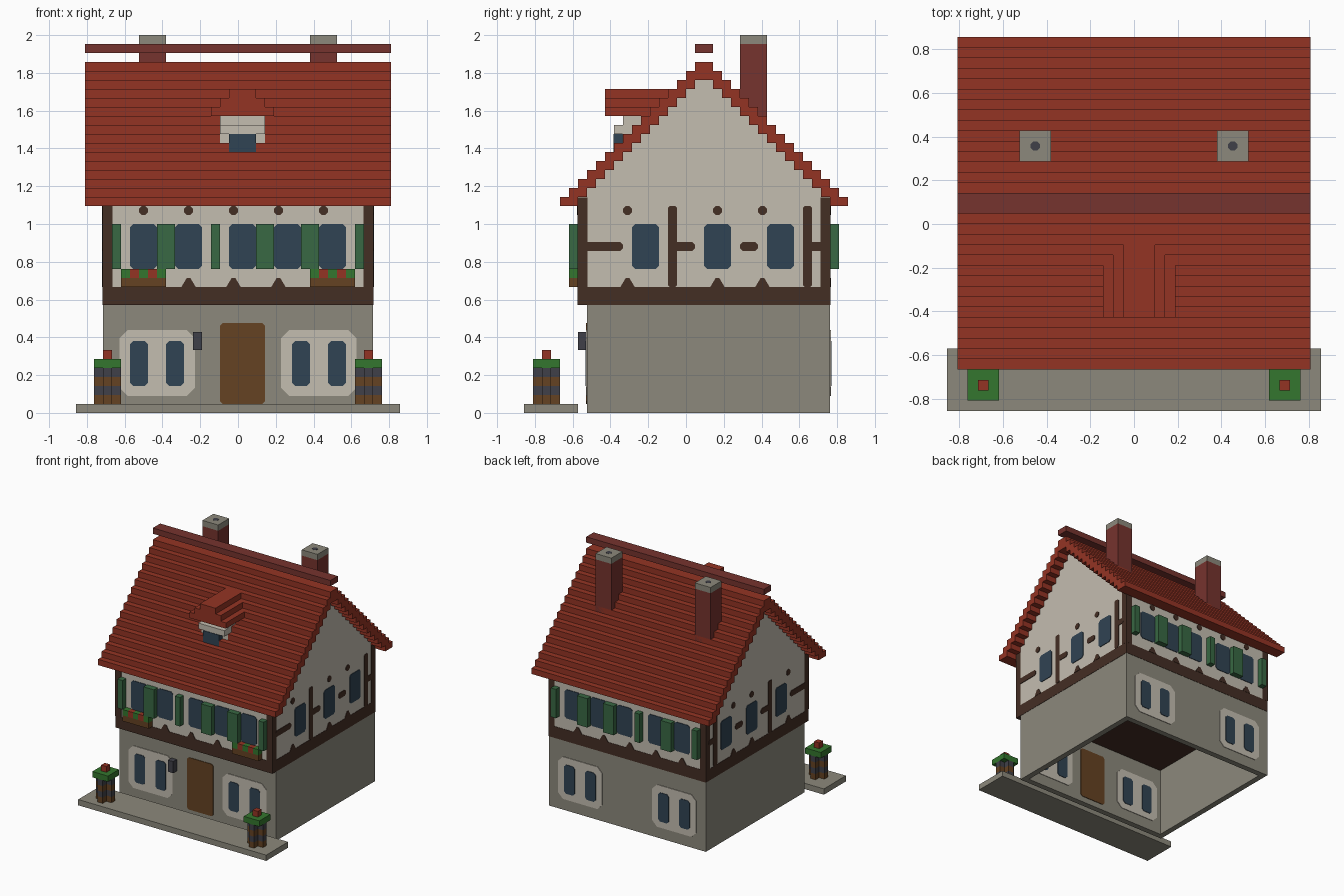
import bpy, bmesh, math

V = 1 / 21  # block size: every dimension below is in blocks

cube = bpy.data.objects.get("Cube")
if cube:
    bpy.data.objects.remove(cube, do_unlink=True)


def material(name, r, g, b):
    m = bpy.data.materials.new(name)
    lin = [(c / 255 / 12.92) if c < 11 else ((c / 255 + 0.055) / 1.055) ** 2.4 for c in (r, g, b)]
    m.diffuse_color = (*lin, 1)
    m.use_nodes = True
    bsdf = m.node_tree.nodes["Principled BSDF"]
    bsdf.inputs["Base Color"].default_value = (*lin, 1)
    bsdf.inputs["Roughness"].default_value = 0.9
    return m


STONE = material("stone grey", 140, 137, 124)
CREAM = material("cream plaster", 196, 189, 176)
TILE = material("roof red", 148, 52, 36)
BRICK = material("brick maroon", 118, 51, 46)
TIMBER = material("dark timber", 68, 46, 36)
WOOD = material("warm wood", 101, 66, 34)
GLASS = material("window blue", 48, 67, 83)
SHUTTER = material("shutter green", 56, 104, 67)
LEAF = material("leaf green", 52, 118, 46)
IRON = material("iron grey", 64, 64, 72)


def part(name, mat, prisms):
    """One object from prisms: (axis, outline, start, end)."""
    bm = bmesh.new()
    for axis, outline, a, b in prisms:
        rings = []
        for d in (a, b):
            pts = [{"x": (d, u, w), "y": (u, d, w), "z": (u, w, d)}[axis] for u, w in outline]
            rings.append([bm.verts.new([c * V for c in p]) for p in pts])
        n = len(outline)
        bm.faces.new(rings[0])
        bm.faces.new(rings[1])
        for i in range(n):
            j = (i + 1) % n
            bm.faces.new((rings[0][i], rings[0][j], rings[1][j], rings[1][i]))
    bmesh.ops.recalc_face_normals(bm, faces=bm.faces)
    me = bpy.data.meshes.new(name)
    bm.to_mesh(me)
    bm.free()
    me.materials.append(mat)
    ob = bpy.data.objects.new(name, me)
    bpy.context.collection.objects.link(ob)
    return ob


def rect(u0, u1, w0, w1, c=0):
    """Rectangle outline, with corners cut by c."""
    if not c:
        return [(u0, w0), (u1, w0), (u1, w1), (u0, w1)]
    return [(u0 + c, w0), (u1 - c, w0), (u1, w0 + c), (u1, w1 - c),
            (u1 - c, w1), (u0 + c, w1), (u0, w1 - c), (u0, w0 + c)]


def box(x0, x1, y0, y1, z0, z1):
    return ("z", rect(x0, x1, y0, y1), z0, z1)


def plates(axis, wall, out, outlines, t=0.1):
    """Thin plates lying on a wall plane, facing out (+1 or -1)."""
    return [(axis, o, wall - out * 0.02, wall + out * t) for o in outlines]


# Ground floor: open-bottomed stone walls
part("ground_floor_walls", STONE, [
    box(-15, 15, -11, -10, 0, 12), box(-15, 15, 15, 16, 0, 12),
    box(-15, -14, -10, 15, 0, 12), box(14, 15, -10, 15, 0, 12)])

# Plaster surrounds with window pairs, on both faces of front and back walls
surrounds = [rect(s - 0.2, s + 8.2, 1.9, 9.2, 0.9) for s in (-13, 5)]
panes = [rect(u, u + 2, 3, 8, 0.35) for u in (-12, -8, 6, 10)]
faces = [("front", -11, -1), ("front_inner", -10, 1), ("back", 16, 1), ("back_inner", 15, -1)]
for name, wall, out in faces:
    part(name + "_surrounds", CREAM, plates("y", wall, out, surrounds))
    part(name + "_lower_windows", GLASS, plates("y", wall, out, panes, 0.19))
door = [rect(-2, 3, 1, 10, 0.3)]
part("door", WOOD, plates("y", -11, -1, door) + plates("y", -10, 1, door))
part("lantern", IRON, [box(-5, -4, -12, -11, 7, 9)])

# Upper floor: floor beam, plaster body with stepped gable, corner posts
part("floor_beam", TIMBER, [box(-15.05, 15.05, -12.05, 16.05, 12, 14)])
half = [(-12, 14)] + [(-12 + i, z) for i in range(14) for z in (23 + i, 24 + i)]
gable = half + [(4 - y, z) for y, z in reversed(half)]
part("upper_walls", CREAM, [("x", gable, -15, 15)])
e = 0.06
part("corner_posts", TIMBER, [
    box(x - e, x + 1 + e, y - e, y + 1 + e, 14, 23.95) for x in (-15, 14) for y in (-12, 15)])

# Joist ends along the top and bottom of the upper walls
front_cells, side_cells = (-11, -6, -1, 4, 9), (-7, 3, 8)


def joists(cells):
    dots = [rect(c, c + 1, 22, 23, 0.3) for c in cells]
    bumps = [[(c - 0.3, 14), (c + 1.3, 14), (c + 1, 14.5), (c + 0.7, 15),
              (c + 0.3, 15), (c, 14.5)] for c in cells]
    return dots + bumps


for name, wall, out in (("front", -12, -1), ("back", 16, 1)):
    part(name + "_joists", TIMBER, plates("y", wall, out, joists(front_cells)))
    part(name + "_upper_windows", GLASS, plates("y", wall, out, [
        rect(u, u + 3, 16, 21, 0.35) for u in (-12, -7, -1, 4, 9)]))
    d = sorted((wall, wall + out))
    part(name + "_shutters", SHUTTER, [
        box(a, b, *d, 16, 21)
        for a, b in ((-14, -13), (-9, -7), (-3, -2), (2, 4), (7, 9), (13, 14))])

for name, wall, out in (("left", 15, 1), ("right", -15, -1)):
    posts = [rect(c, c + 1, 14, 23, 0.2) for c in (-2, 13)]
    rails = [rect(a, b, 18, 19, 0.3) for a, b in ((-11.3, -7), (-1.3, 1), (6, 8), (13.7, 15.3))]
    part(name + "_timbers", TIMBER, plates("x", wall, out, posts + rails + joists(side_cells)))
    part(name + "_windows", GLASS, plates("x", wall, out, [
        rect(u, u + 3, 16, 21, 0.35) for u in (-6, 2, 9)]))

# Flower boxes under the front windows
starts = (-13, 8)
part("flower_boxes", WOOD, [box(s, s + 5, -13, -12, 14, 15) for s in starts])
part("box_leaves", LEAF, [box(s + k, s + k + 1, -13, -12, 15, 16) for s in starts for k in (0, 2, 4)])
part("box_flowers", TILE, [box(s + k, s + k + 1, -13, -12, 15, 16) for s in starts for k in (1, 3)])

# Stepped roof shell: outer stairs over, inner stairs back
outer = [(-14 + i, z) for i in range(16) for z in (23 + i, 24 + i)]
inner = [(-12 + i, z) for i in range(14) for z in (23 + i, 24 + i)]
shell = (outer + [(4 - y, z) for y, z in reversed(outer)]
         + [(4 - y, z) for y, z in inner] + list(reversed(inner)))
part("roof", TILE, [("x", shell, -17, 17)])
part("ridge_cap", BRICK, [box(-17, 17, 1, 3, 40, 41)])

# Chimneys
stacks = (-11, 8)
part("chimneys", BRICK, [box(x, x + 3, 6, 9, 29, 41) for x in stacks])
part("chimney_caps", STONE, [box(x, x + 3, 6, 9, 41, 42) for x in stacks])
part("chimney_flues", IRON, [("z", rect(x + 1.05, x + 1.95, 7.05, 7.95, 0.28), 41.95, 42.03)
                             for x in stacks])

# Dormer
part("dormer_walls", CREAM, [
    box(-2, 3, -7.08, -5, 30, 31), box(-2, 3, -8, -5, 31, 32), box(-2, 3, -7, -4, 32, 33)])
part("dormer_window", GLASS, [box(-1, 2, -8.08, -6.5, 29, 31)])
part("dormer_roof", TILE, [
    box(-3 + k, 4 - k, -9, -3.5 + k, 33 + k, 34 + k) for k in range(3)])

# Front step with banded barrel planters
part("front_step", STONE, [box(-18, 18, -18, -12, 0, 1)])


def barrel(x, z):
    y = -17
    cross = [(1, 0), (2, 0), (2, 1), (3, 1), (3, 2), (2, 2),
             (2, 3), (1, 3), (1, 2), (0, 2), (0, 1), (1, 1)]
    return ("z", [(x + u, y + w) for u, w in cross], z, z + 1)


for name, x in (("left", 13), ("right", -16)):
    part(name + "_barrel_staves", WOOD, [barrel(x, z) for z in (1, 3)])
    part(name + "_barrel_bands", IRON, [barrel(x, z) for z in (2, 4)])
    part(name + "_planter_leaves", LEAF, [box(x, x + 3, -17, -14, 5, 6)])
    part(name + "_planter_flower", TILE, [box(x + 1, x + 2, -16, -15, 6, 7)])
